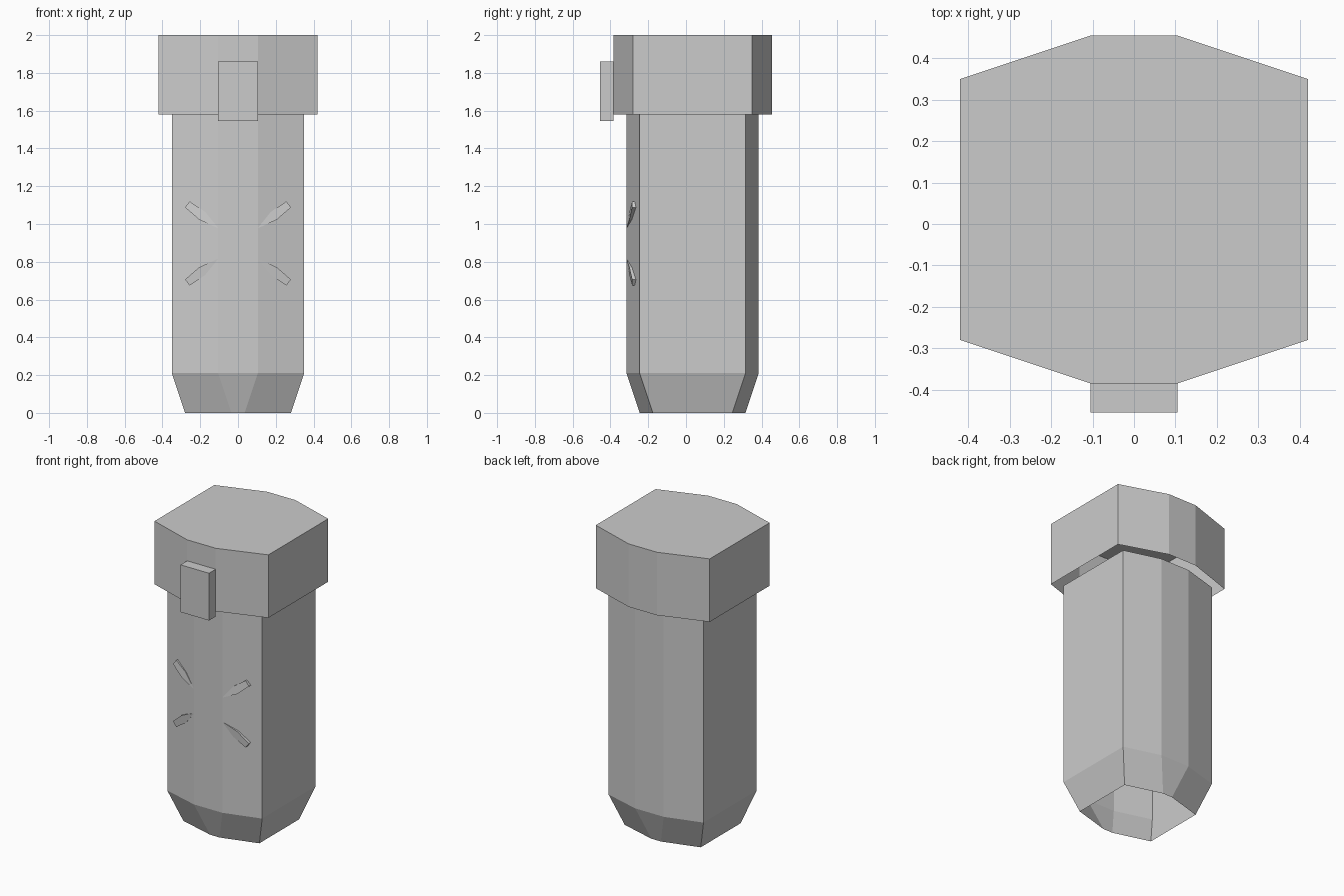
import bpy
from math import hypot

if "Cube" in bpy.data.objects:
    bpy.data.objects.remove(bpy.data.objects["Cube"])

CENTRE_Y = 0.035

grey = bpy.data.materials.new("plain grey")
grey.use_nodes = True
grey.diffuse_color = (0.6, 0.6, 0.6, 1)
grey.node_tree.nodes["Principled BSDF"].inputs["Base Color"].default_value = (0.6, 0.6, 0.6, 1)


def make_object(name, verts, faces):
    mesh = bpy.data.meshes.new(name)
    mesh.from_pydata(verts, [], faces)
    mesh.materials.append(grey)
    obj = bpy.data.objects.new(name, mesh)
    bpy.context.collection.objects.link(obj)
    return obj


def ring(half_width, flat, corner, depth, z):
    """Eight-sided outline with a short flat front and back."""
    quarter = [(half_width, corner), (flat, depth)]
    back = quarter + [(-x, y) for x, y in reversed(quarter)]
    outline = back + [(-x, -y) for x, y in back]
    return [(x, y + CENTRE_Y, z) for x, y in outline]


def shell(name, rings, capped=False):
    """Walls between stacked outlines, open below."""
    n = len(rings[0])
    verts = [v for r in rings for v in r]
    faces = [(k * n + i, k * n + (i + 1) % n, (k + 1) * n + (i + 1) % n, (k + 1) * n + i)
             for k in range(len(rings) - 1) for i in range(n)]
    if capped:
        faces.append(tuple(range(len(verts) - n, len(verts))))
    return make_object(name, verts, faces)


# Hollow body with a tapered foot
shell("body", [ring(0.28, 0.035, 0.21, 0.28, 0),
               ring(0.35, 0.105, 0.28, 0.35, 0.21),
               ring(0.35, 0.105, 0.28, 0.35, 1.58)])

# Hollow lid
shell("lid", [ring(0.42, 0.105, 0.315, 0.42, 1.58),
              ring(0.42, 0.105, 0.315, 0.42, 2.0)], capped=True)

# Latch on the front of the lid
bpy.ops.mesh.primitive_cube_add(size=1, location=(0, -0.42, 1.7025))
latch = bpy.context.object
latch.name = "latch"
latch.scale = (0.21, 0.07, 0.315)
latch.data.materials.append(grey)


# Crossed ornament: four pointed arms rising from the slanted front sides
def arm(name, sx, sz):
    dx, dz = 0.268, 0.207
    length = hypot(dx, dz)
    ux, uz = sx * dx / length, sz * dz / length
    outline = [(0.13, 0, -0.315), (0.24, -0.026, -0.300), (length, -0.02, -0.285),
               (length, 0.02, -0.285), (0.24, 0.026, -0.300)]
    front = [(r * ux - w * uz, y, 0.897 + r * uz + w * ux) for r, w, y in outline]
    if sx * sz < 0:
        front.reverse()
    n = len(front)
    back = [(x, -0.25, z) for x, y, z in front]
    sides = [(i, i + n, (i + 1) % n + n, (i + 1) % n) for i in range(n)]
    return make_object(name, front + back, [tuple(range(n))] + sides)


for side, sx in (("left", 1), ("right", -1)):
    for level, sz in (("upper", 1), ("lower", -1)):
        obj = arm(f"{level}_{side}_cross_arm", sx, sz)
        # Make every arm face outwards
        if obj.data.polygons[0].normal.y > 0:
            obj.data.flip_normals()
